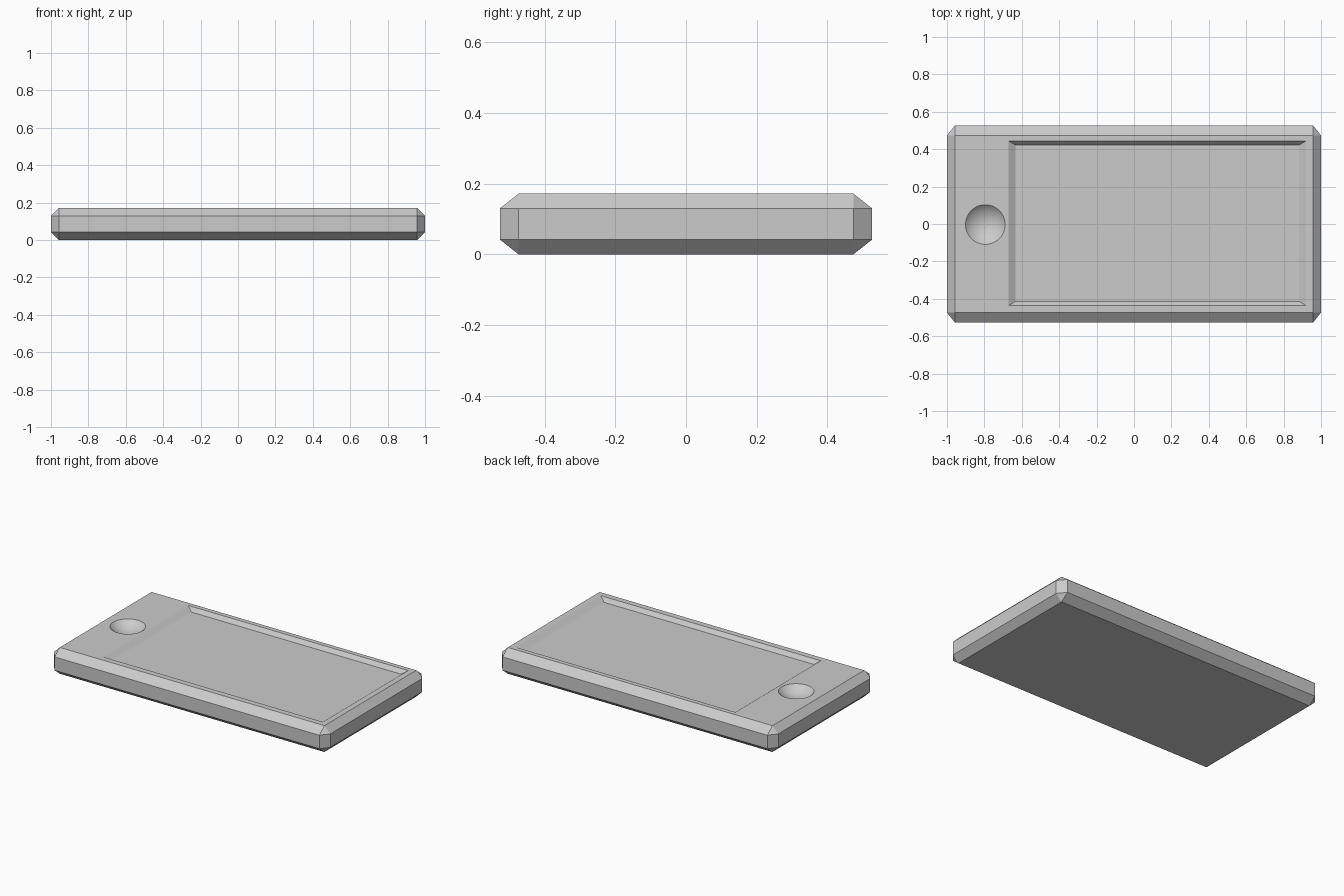
import bpy, bmesh, math
from mathutils import Vector

cube = bpy.data.objects.get("Cube")
if cube:
    bpy.data.objects.remove(cube, do_unlink=True)

HEIGHT = 0.172

grey = bpy.data.materials.new("plain grey")
grey.use_nodes = True
colour = (0.6, 0.6, 0.6, 1)
grey.diffuse_color = colour
grey.node_tree.nodes["Principled BSDF"].inputs["Base Color"].default_value = colour


def make_object(name, bm):
    bmesh.ops.recalc_face_normals(bm, faces=bm.faces)
    mesh = bpy.data.meshes.new(name)
    bm.to_mesh(mesh)
    bm.free()
    mesh.materials.append(grey)
    obj = bpy.data.objects.new(name, mesh)
    bpy.context.collection.objects.link(obj)
    return obj


def carve(target, cutter):
    cutter.hide_render = True
    mod = target.modifiers.new(cutter.name, "BOOLEAN")
    mod.operation = "DIFFERENCE"
    mod.solver = "EXACT"
    mod.object = cutter
    bpy.context.view_layer.objects.active = target
    bpy.ops.object.modifier_apply(modifier=mod.name)
    bpy.data.objects.remove(cutter, do_unlink=True)


# Slab: a unit bevel on a stretched box, scaled so each axis has its own bevel
half = Vector((1.0, 0.527, HEIGHT / 2))
bevel = Vector((0.043, 0.053, 0.042))
bm = bmesh.new()
bmesh.ops.create_cube(bm, size=2)
bmesh.ops.scale(bm, vec=[h / b for h, b in zip(half, bevel)], verts=bm.verts)
bmesh.ops.bevel(bm, geom=bm.edges[:], offset=1, segments=1, affect="EDGES")
bmesh.ops.scale(bm, vec=bevel, verts=bm.verts)
bmesh.ops.translate(bm, vec=(0, 0, half.z), verts=bm.verts)
body = make_object("body", bm)

# Screen recess: a shallow well with sloping walls
depth, wall_x, wall_y = 0.025, 0.037, 0.022
bm = bmesh.new()
bmesh.ops.create_cube(bm, size=2)
for v in bm.verts:
    k = -1 if v.co.z < 0 else 1
    v.co = (0.125 + v.co.x * (0.795 + (k * wall_x if k < 0 else wall_x)),
            0.004 + v.co.y * (0.44 + k * wall_y),
            HEIGHT + k * depth)
carve(body, make_object("screen_recess", bm))

# Round thumb dish: a spherical cap sunk into the top
rim, sink = 0.106, 0.045
radius = (rim ** 2 + sink ** 2) / (2 * sink)
bm = bmesh.new()
bmesh.ops.create_uvsphere(bm, u_segments=64, v_segments=48, radius=radius)
bmesh.ops.translate(bm, vec=(-0.795, -0.003, HEIGHT - sink + radius), verts=bm.verts)
carve(body, make_object("button_dish", bm))

# Flat facets stay crisp, the dish reads as smooth
bpy.ops.object.select_all(action="DESELECT")
body.select_set(True)
bpy.context.view_layer.objects.active = body
bpy.ops.object.shade_smooth_by_angle(angle=math.radians(20))
